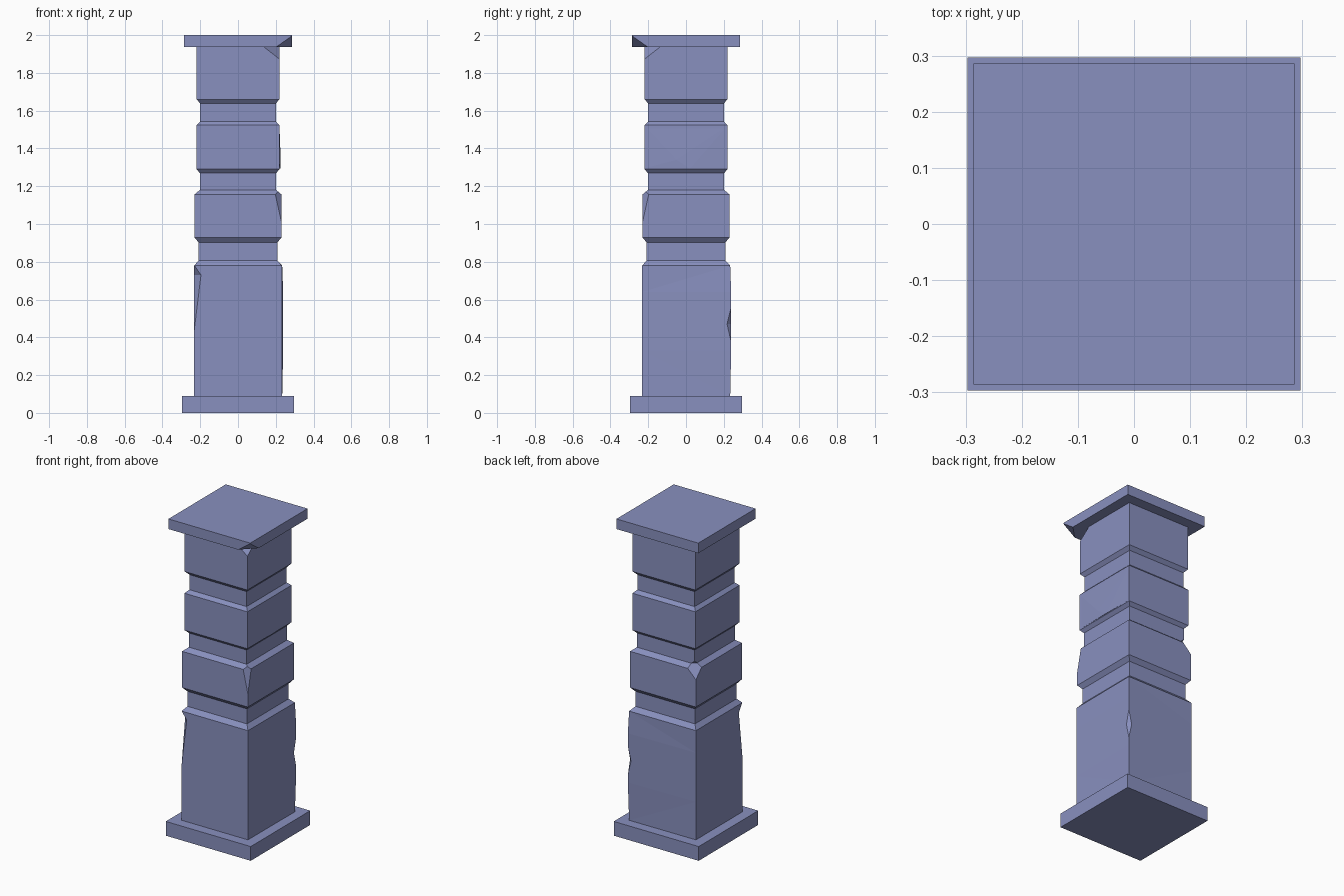
import bpy, bmesh
from mathutils import Vector

if "Cube" in bpy.data.objects:
    bpy.data.objects.remove(bpy.data.objects["Cube"])

CORNERS = [(-1, -1), (1, -1), (1, 1), (-1, 1)]
stone = bpy.data.materials.new("blue_stone")
stone.diffuse_color = (0.25, 0.28, 0.52, 1)
stone.use_nodes = True
stone.node_tree.nodes["Principled BSDF"].inputs["Base Color"].default_value = stone.diffuse_color


def finish(bm, name):
    bmesh.ops.recalc_face_normals(bm, faces=bm.faces)
    me = bpy.data.meshes.new(name)
    bm.to_mesh(me)
    bm.free()
    me.materials.append(stone)
    ob = bpy.data.objects.new(name, me)
    bpy.context.scene.collection.objects.link(ob)
    return ob


def square_loft(name, rings):
    """Stack square rings (z, half width, push of the back right corner)."""
    bm = bmesh.new()
    loops = []
    for z, h, push in rings:
        loops.append([bm.verts.new((sx * (h + (push if i == 2 else 0)),
                                    sy * (h + (push if i == 2 else 0)), z))
                      for i, (sx, sy) in enumerate(CORNERS)])
    for a, b in zip(loops, loops[1:]):
        for i in range(4):
            j = (i + 1) % 4
            bm.faces.new((a[i], a[j], b[j], b[i]))
    bm.faces.new(loops[0][::-1])
    bm.faces.new(loops[-1])
    bmesh.ops.triangulate(bm, faces=[f for f in bm.faces if len(f.verts) > 3])
    return finish(bm, name)


def chip(target, name, corner, profile):
    """Cut a wedge across a corner; profile is (|x|+|y|, z) points."""
    sx, sy = corner
    side = Vector((sx, -sy, 0)) * 0.2
    bm = bmesh.new()
    ends = [[bm.verts.new(Vector((sx * s / 2, sy * s / 2, z)) + side * k)
             for s, z in profile] for k in (-1, 1)]
    n = len(profile)
    bm.faces.new(ends[0])
    bm.faces.new(ends[1][::-1])
    for i in range(n):
        j = (i + 1) % n
        bm.faces.new((ends[0][i], ends[0][j], ends[1][j], ends[1][i]))
    cutter = finish(bm, name)
    cutter.hide_render = True
    cutter.hide_viewport = True
    mod = target.modifiers.new(name, 'BOOLEAN')
    mod.operation = 'DIFFERENCE'
    mod.solver = 'EXACT'
    mod.object = cutter


# Base and cap slabs
square_loft("base_slab", [(0, 0.297, 0), (0.09, 0.297, 0)])
cap = square_loft("cap_slab", [(1.936, 0.286, 0), (2.0, 0.286, 0)])

# Banded shaft with a swollen back right corner at the bottom
shaft = square_loft("shaft", [
    (0.09, 0.232, 0.002), (0.33, 0.232, 0.007), (0.64, 0.232, 0.007), (0.78, 0.232, 0.002),
    (0.807, 0.208, 0), (0.902, 0.208, 0), (0.928, 0.23, 0), (1.157, 0.23, 0),
    (1.18, 0.202, 0), (1.27, 0.202, 0), (1.29, 0.22, 0), (1.523, 0.22, 0),
    (1.543, 0.2, 0), (1.638, 0.2, 0), (1.66, 0.219, 0), (1.936, 0.219, 0)])

# Chipped corners
chip(cap, "cap_chip_cutter", (1, -1), [(0.471, 1.925), (0.62, 2.03), (0.62, 1.925)])
chip(shaft, "top_chip_cutter", (1, -1), [(0.34, 1.95), (0.5, 1.825), (0.5, 1.95)])
chip(shaft, "front_band_chip_cutter", (1, -1),
     [(0.42, 1.19), (0.46, 1.01), (0.5, 0.83), (0.5, 1.19)])
chip(shaft, "back_band_chip_cutter", (-1, 1),
     [(0.38, 1.18), (0.48, 1.08), (0.52, 1.08), (0.52, 1.21), (0.41, 1.205)])
chip(shaft, "front_low_chip_cutter", (-1, -1),
     [(0.428, 0.73), (0.5, 0.14), (0.5, 0.835)])
chip(shaft, "back_low_chip_cutter", (1, 1),
     [(0.456, 0.47), (0.51, 0.24), (0.51, 0.69)])

# Shallow swelling on the right face of the third band
bm = bmesh.new()
for p in [(0.2195, -0.218, 1.295), (0.2195, 0.218, 1.295),
          (0.2195, -0.218, 1.52), (0.2195, 0.218, 1.52),
          (0.226, -0.05, 1.34), (0.226, 0.02, 1.292), (0.21, 0.0, 1.35)]:
    bm.verts.new(p)
bmesh.ops.convex_hull(bm, input=bm.verts)
finish(bm, "side_swelling")
